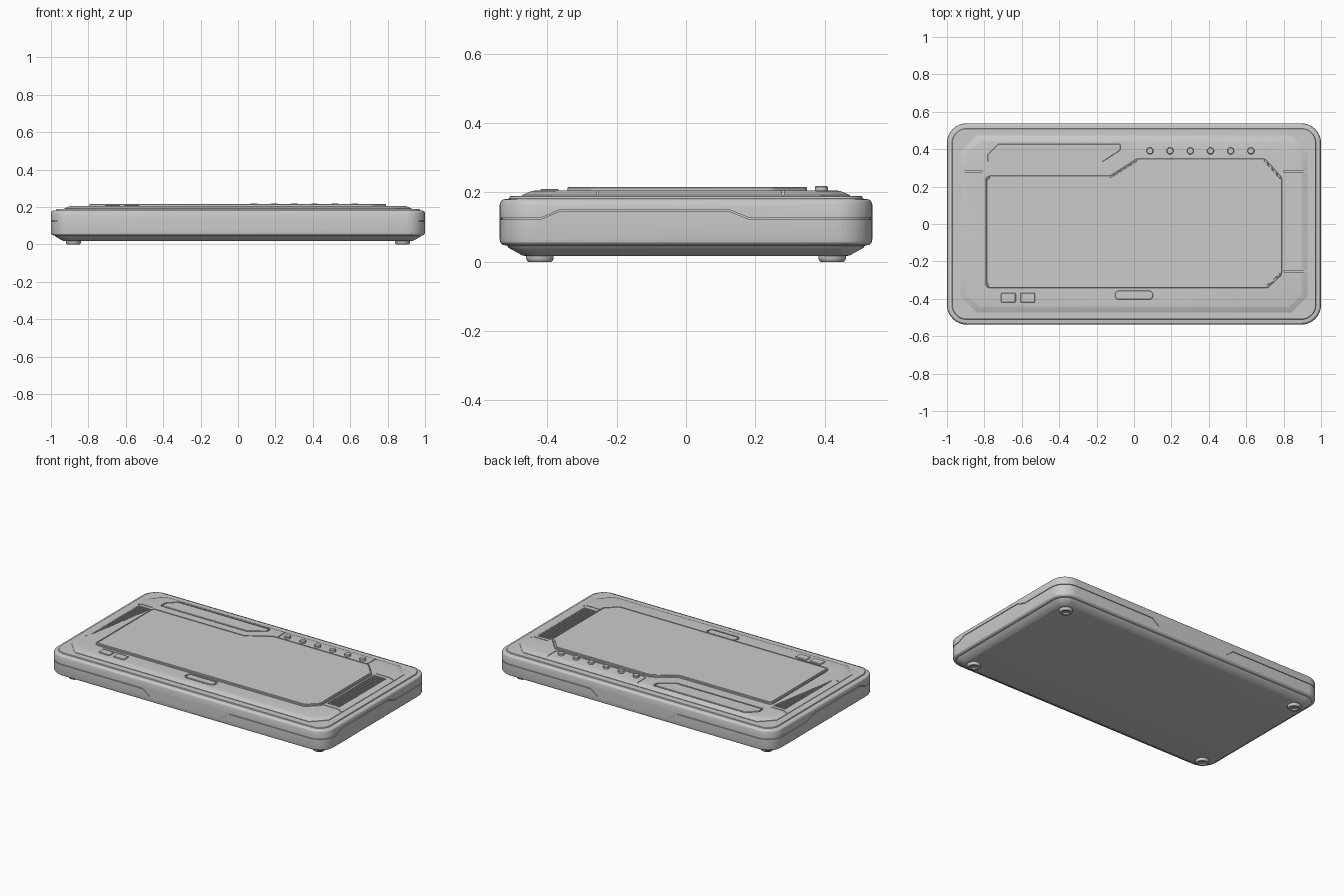
import bpy, bmesh, math
from mathutils import Vector

if "Cube" in bpy.data.objects:
    bpy.data.objects.remove(bpy.data.objects["Cube"])

grey = bpy.data.materials.new("plain grey")
grey.use_nodes = True
grey.diffuse_color = (0.6, 0.6, 0.6, 1)
grey.node_tree.nodes["Principled BSDF"].inputs["Base Color"].default_value = (0.6, 0.6, 0.6, 1)


# Outline helpers (counter-clockwise 2D points)
def rect(x0, x1, y0, y1):
    return [Vector(p) for p in ((x0, y0), (x1, y0), (x1, y1), (x0, y1))]


def circle(x, y, r, n=24):
    return [Vector((x + r * math.cos(math.tau * i / n), y + r * math.sin(math.tau * i / n)))
            for i in range(n)]


def fillet(points, r, n=6):
    pts = [Vector(p) for p in points]
    out = []
    for i, p in enumerate(pts):
        u = (pts[i - 1] - p).normalized()
        v = (pts[(i + 1) % len(pts)] - p).normalized()
        half = u.angle(v) / 2
        t = r / math.tan(half)
        c = p + (u + v).normalized() * math.hypot(r, t)
        a, b = (p + u * t - c).normalized(), (p + v * t - c).normalized()
        sweep_angle = math.pi - 2 * half
        for k in range(n + 1):
            s = sweep_angle * k / n
            out.append(c + (a * math.sin(sweep_angle - s) + b * math.sin(s))
                       * (r / math.sin(sweep_angle)))
    return out


def inset(pts, d):
    out = []
    for i, p in enumerate(pts):
        a = (p - pts[i - 1]).normalized()
        b = (pts[(i + 1) % len(pts)] - p).normalized()
        na, nb = Vector((-a.y, a.x)), Vector((-b.y, b.x))
        out.append(p + (na + nb) * (d / (1 + na.dot(nb))))
    return out


# Ring builders: each gives a list of 3D rings to be skinned
def stack(outline, profile):
    return [[(p.x, p.y, z) for p in inset(outline, d)] for d, z in profile]


def sweep(path, w, h):
    path = [Vector(p) for p in path]
    rings = []
    for i, p in enumerate(path):
        t = path[min(i + 1, len(path) - 1)] - path[max(i - 1, 0)]
        n = Vector((t.y, -t.x, 0)).normalized() * w
        up = Vector((0, 0, h))
        rings.append([p + n + up, p - n + up, p - n - up, p + n - up])
    return rings


def make(name, *parts):
    bm = bmesh.new()
    for rings in parts:
        loops = [[bm.verts.new(p) for p in ring] for ring in rings]
        n = len(loops[0])
        for a, b in zip(loops, loops[1:]):
            for i in range(n):
                bm.faces.new((a[i], a[(i + 1) % n], b[(i + 1) % n], b[i]))
        bm.faces.new(loops[0][::-1])
        bm.faces.new(loops[-1])
    bmesh.ops.recalc_face_normals(bm, faces=bm.faces)
    mesh = bpy.data.meshes.new(name)
    bm.to_mesh(mesh)
    bm.free()
    mesh.materials.append(grey)
    obj = bpy.data.objects.new(name, mesh)
    bpy.context.collection.objects.link(obj)
    return obj


def activate(obj):
    bpy.ops.object.select_all(action="DESELECT")
    obj.select_set(True)
    bpy.context.view_layer.objects.active = obj


def cut(obj, *parts):
    cutter = make("cutter", *parts)
    cutter.hide_render = True
    mod = obj.modifiers.new("cut", "BOOLEAN")
    mod.operation, mod.solver, mod.object = "DIFFERENCE", "EXACT", cutter
    activate(obj)
    bpy.ops.object.modifier_apply(modifier=mod.name)
    bpy.data.objects.remove(cutter)


def smooth(obj):
    activate(obj)
    bpy.ops.object.shade_smooth_by_angle(angle=math.radians(30))


W, D, TOP = 1.0, 0.538, 0.205

# Body: tapered base, rounded side wall and raised lip
body_outline = fillet(rect(-W, W, -D, D), 0.105, 10)
body = make("body", stack(body_outline, [
    (0.072, 0.017), (0.066, 0.018), (0.026, 0.04), (0.022, 0.046), (0.009, 0.049),
    (0.002, 0.056), (0, 0.065), (0, 0.165), (0.003, 0.174), (0.01, 0.18),
    (0.027, 0.182), (0.029, 0.188), (0.032, 0.19)]))

# Stepped seam running round each side of the body
arc = [p for p in body_outline if p.x > W - 0.106]
front_arc = [(p.x, p.y, 0.124) for p in arc if p.y < 0]
back_arc = [(p.x, p.y, 0.124) for p in arc if p.y > 0]
seam = ([(0.26, -D, 0.085), (0.31, -D, 0.124)] + front_arc
        + [(W, -0.42, 0.124), (W, -0.365, 0.148), (W, 0.125, 0.148), (W, 0.185, 0.124)]
        + back_arc + [(0.31, D, 0.124), (0.26, D, 0.085)])
mirrored = [(-x, y, z) for x, y, z in seam]
cut(body, sweep(seam, 0.006, 0.002), sweep(mirrored, 0.006, 0.002))
smooth(body)

# Top panel with chamfered corners and sloping rim
px, py, ch = 0.927, 0.473, 0.085
panel_outline = [Vector(p) for p in (
    (-px + ch, -py), (px - ch, -py), (px, -py + ch), (px, py - ch),
    (px - ch, py), (-px + ch, py), (-px, py - ch), (-px, -py + ch))]
panel = make("top_panel", stack(panel_outline, [
    (0, 0.184), (0, 0.193), (0.027, 0.204), (0.033, TOP)]))

# Recesses, grooves and vent slots in the panel
bar = fillet([(-0.79, 0.325), (-0.165, 0.325), (-0.065, 0.39), (-0.065, 0.435),
              (-0.73, 0.435), (-0.79, 0.375)], 0.012)
slot = fillet(rect(-0.11, 0.11, -0.412, -0.348), 0.031, 8)
pocket = [(0, TOP - 0.007), (0, TOP + 0.02)]
cuts = [stack(bar, pocket), stack(slot, pocket)]

grooves = [
    [(0.03, 0.49), (0.03, 0.375), (0.045, 0.36), (0.665, 0.36), (0.68, 0.375), (0.68, 0.49)],
    [(0.8, 0.28), (0.95, 0.28)], [(0.8, -0.255), (0.95, -0.255)],
    [(-0.95, 0.28), (-0.81, 0.28)], [(-0.95, -0.255), (-0.905, -0.255)],
    [(-0.72, -0.36), (-0.56, -0.36)],
]
for path in grooves:
    deep = 0.012 if abs(path[0][0]) > 0.75 else 0.005
    cuts.append(sweep([(x, y, TOP) for x, y in path], 0.0025, deep))

slats = 27
for i in range(slats):
    y = -0.218 + i * 0.018
    reach = 0.006 + 0.08 * i / (slats - 1)
    for x0, x1 in ((0.8, 0.89), (-0.895, -0.895 + reach)):
        cuts.append(stack(rect(x0, x1, y - 0.0055, y + 0.0055), pocket))
cut(panel, *cuts)
smooth(panel)

# Inlaid bar and slide button sitting in their recesses
inlay = [(0.008, 0.19), (0.008, TOP - 0.001), (0.01, TOP + 0.001)]
smooth(make("inlaid_bar", stack(bar, inlay)))
smooth(make("slide_button", stack(slot, inlay)))

# Screen slab with grooved border
screen = fillet([(-0.795, -0.342), (0.715, -0.342), (0.79, -0.272), (0.79, 0.25),
                 (0.7, 0.35), (0.015, 0.35), (-0.13, 0.258), (-0.795, 0.258)], 0.025)
smooth(make("screen", stack(screen, [
    (0, 0.195), (0, 0.213), (0.002, 0.2155), (0.007, 0.2155), (0.008, 0.212),
    (0.012, 0.212), (0.013, 0.2155)])))

# Row of round buttons
for i in range(6):
    smooth(make(f"round_button_{i + 1}", stack(circle(0.085 + 0.108 * i, 0.391, 0.0185), [
        (0, 0.195), (0, 0.216), (0.003, 0.219)])))

# Pair of small switches
for i, x in enumerate((-0.672, -0.568)):
    smooth(make(f"switch_{i + 1}", stack(
        fillet(rect(x - 0.04, x + 0.04, -0.42, -0.368), 0.008, 4),
        [(0, 0.195), (0, 0.208), (0.003, 0.2105)])))

# Feet with a hollow centre
for sx in (-1, 1):
    for sy in (-1, 1):
        smooth(make(f"foot_{'left' if sx > 0 else 'right'}_{'back' if sy > 0 else 'front'}",
                    stack(circle(sx * 0.88, sy * 0.422, 0.04, 32), [
                        (0, 0.03), (0, 0.01), (0.003, 0.003), (0.006, 0),
                        (0.018, 0), (0.02, 0.008)])))
